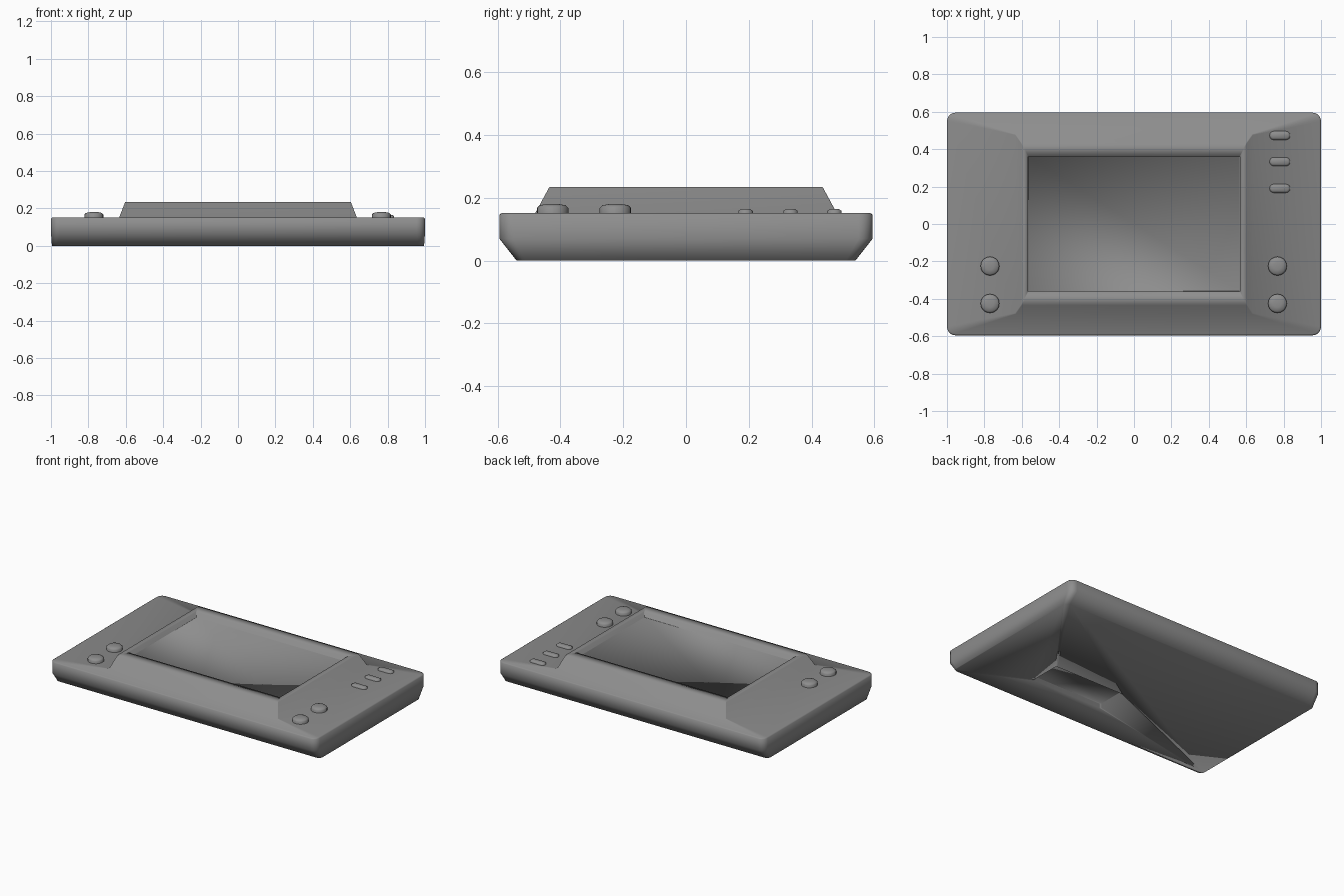
import bpy, bmesh
from math import cos, sin, pi, radians

if "Cube" in bpy.data.objects:
    bpy.data.objects.remove(bpy.data.objects["Cube"])

GREY = (0.27, 0.27, 0.27, 1)
grey = bpy.data.materials.new("mid grey plastic")
grey.use_nodes = True
grey.diffuse_color = GREY
grey.node_tree.nodes["Principled BSDF"].inputs["Base Color"].default_value = GREY


def ring(bm, hx, hy, z, r, steps):
    """Rounded rectangle of vertices at height z."""
    verts = []
    for q, (sx, sy) in enumerate([(1, 1), (-1, 1), (-1, -1), (1, -1)]):
        for i in range(steps + 1):
            a = (q + i / steps) * pi / 2
            verts.append(bm.verts.new((sx * (hx - r) + r * cos(a),
                                       sy * (hy - r) + r * sin(a), z)))
    return verts


def loft(name, sections, at=(0, 0, 0), steps=5):
    """Skin a stack of rounded rectangles (half x, half y, z, radius)."""
    bm = bmesh.new()
    rings = [ring(bm, *s, steps) for s in sections]
    n = len(rings[0])
    for lo, hi in zip(rings, rings[1:]):
        for i in range(n):
            j = (i + 1) % n
            bm.faces.new((lo[i], lo[j], hi[j], hi[i]))
    bm.faces.new(rings[0][::-1])
    bm.faces.new(rings[-1])
    mesh = bpy.data.meshes.new(name)
    bm.to_mesh(mesh)
    bm.free()
    mesh.materials.append(grey)
    obj = bpy.data.objects.new(name, mesh)
    obj.location = at
    bpy.context.collection.objects.link(obj)
    return obj


def smooth(obj, angle):
    bpy.ops.object.select_all(action="DESELECT")
    obj.select_set(True)
    bpy.context.view_layer.objects.active = obj
    bpy.ops.object.shade_smooth_by_angle(angle=radians(angle))


# Casing: tapered underside, deck, raised screen frame and shallow screen
casing = loft("casing", [
    (0.995, 0.54, 0.0, 0.03),
    (1.0, 0.595, 0.07, 0.045),
    (1.0, 0.595, 0.146, 0.045),
    (0.992, 0.587, 0.152, 0.038),
    (0.635, 0.48, 0.152, 0.004),
    (0.603, 0.435, 0.235, 0.004),
    (0.567, 0.362, 0.235, 0.003),
    (0.565, 0.36, 0.2, 0.003),
])

# Shallow recess in the underside
cutter = loft("recess_cutter", [(0.27, 0.11, -0.05, 0.01), (0.27, 0.11, 0.03, 0.01)],
              at=(0.27, -0.21, 0))
cutter.hide_render = True
cut = casing.modifiers.new("underside recess", "BOOLEAN")
cut.operation = "DIFFERENCE"
cut.solver = "EXACT"
cut.object = cutter
bpy.context.view_layer.update()
bpy.context.view_layer.objects.active = casing
bpy.ops.object.modifier_apply(modifier=cut.name)
bpy.data.objects.remove(cutter)
smooth(casing, 180)

# Round buttons on both sides of the screen
for side, x in (("left", 0.767), ("right", -0.77)):
    for place, y in (("front", -0.425), ("rear", -0.225)):
        smooth(loft(f"{side}_{place}_button", [
            (0.05, 0.05, 0.14, 0.049), (0.05, 0.05, 0.168, 0.049),
            (0.042, 0.042, 0.176, 0.041), (0.02, 0.02, 0.18, 0.019),
        ], at=(x, y, 0)), 75)

# Oblong keys at the rear of the left side
for i, y in enumerate((0.19, 0.333, 0.473)):
    smooth(loft(f"oblong_key_{i + 1}", [
        (0.055, 0.023, 0.14, 0.022), (0.055, 0.023, 0.158, 0.022),
        (0.045, 0.013, 0.165, 0.012),
    ], at=(0.78, y, 0)), 75)
